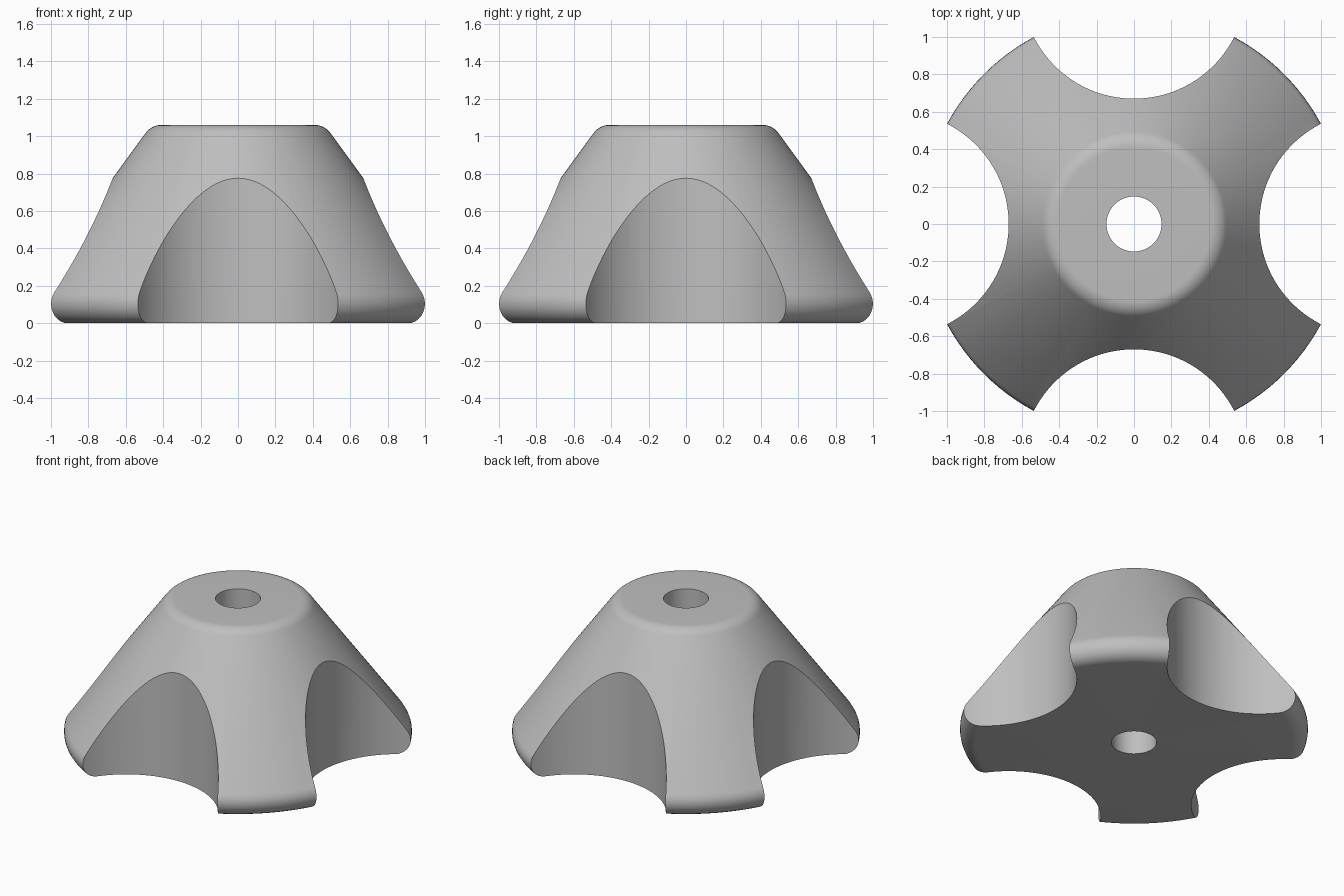
import bpy, bmesh, math
from mathutils import Matrix, Vector

cube = bpy.data.objects.get("Cube")
if cube:
    bpy.data.objects.remove(cube, do_unlink=True)

HEIGHT, HOLE, FILLET = 1.06, 0.147, 0.104
SLOPE = math.atan2(1, 1.36)          # angle of the cone normal above horizontal

grey = bpy.data.materials.new("plain grey")
grey.use_nodes = True
colour = (0.52, 0.52, 0.52, 1)
grey.diffuse_color = colour
grey.node_tree.nodes["Principled BSDF"].inputs["Base Color"].default_value = colour


def add_object(name, bm):
    mesh = bpy.data.meshes.new(name)
    bm.to_mesh(mesh)
    bm.free()
    obj = bpy.data.objects.new(name, mesh)
    bpy.context.collection.objects.link(obj)
    mesh.materials.append(grey)
    return obj


def arc(cx, cz, start, end, steps=10):
    for i in range(steps + 1):
        a = start + (end - start) * i / steps
        yield (cx + FILLET * math.cos(a), cz + FILLET * math.sin(a))


# Lathed knob body: rounded foot, cone, rounded shoulder, straight bore
profile = [(HOLE, 0)]
profile += arc(1.03, FILLET, -math.pi / 2, SLOPE)
profile += arc(0.41, HEIGHT - FILLET, SLOPE, math.pi / 2)
profile += [(HOLE, HEIGHT)]
bm = bmesh.new()
verts = [bm.verts.new((r, 0, z)) for r, z in profile]
edges = [bm.edges.new((a, b)) for a, b in zip(verts, verts[1:] + verts[:1])]
bmesh.ops.spin(bm, geom=verts + edges, cent=(0, 0, 0), axis=(0, 0, 1),
               angle=math.tau, steps=128)
bmesh.ops.remove_doubles(bm, verts=bm.verts, dist=1e-4)
bmesh.ops.recalc_face_normals(bm, faces=bm.faces)
knob = add_object("knob_body", bm)

# Four round finger scallops
bm = bmesh.new()
for k in range(4):
    spot = Matrix.Rotation(k * math.pi / 2, 4, "Z") @ Vector((1.27, 0, 0.5))
    bmesh.ops.create_cone(bm, cap_ends=True, segments=128, radius1=0.6,
                          radius2=0.6, depth=2, matrix=Matrix.Translation(spot))
cutter = add_object("scallop_cutter", bm)
cutter.hide_render = True

cut = knob.modifiers.new("scallops", "BOOLEAN")
cut.operation, cut.solver, cut.object = "DIFFERENCE", "EXACT", cutter
bpy.context.view_layer.objects.active = knob
knob.select_set(True)
cutter.select_set(False)
bpy.ops.object.modifier_apply(modifier=cut.name)
bpy.data.objects.remove(cutter, do_unlink=True)

bpy.ops.object.shade_smooth_by_angle(angle=math.radians(30))
